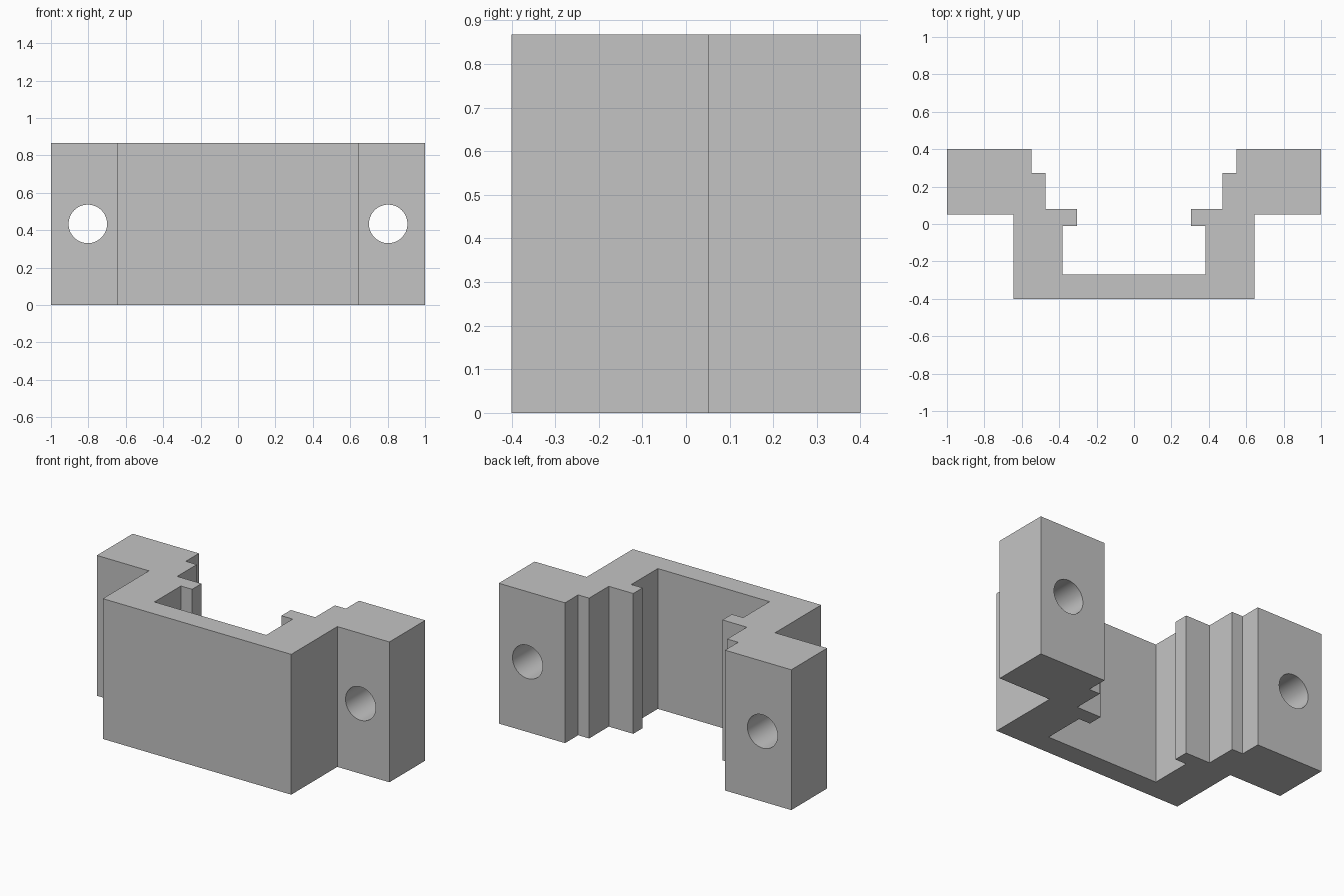
import bpy
import bmesh
import math

cube = bpy.data.objects.get("Cube")
if cube:
    bpy.data.objects.remove(cube, do_unlink=True)

HEIGHT = 0.867
HOLE_X, HOLE_RADIUS = 0.803, 0.103

grey = bpy.data.materials.new("light_grey")
grey.use_nodes = True
colour = (0.55, 0.55, 0.55, 1)
grey.diffuse_color = colour
grey.node_tree.nodes["Principled BSDF"].inputs["Base Color"].default_value = colour


def make_object(name, bm):
    bmesh.ops.recalc_face_normals(bm, faces=bm.faces[:])
    mesh = bpy.data.meshes.new(name)
    bm.to_mesh(mesh)
    bm.free()
    mesh.materials.append(grey)
    obj = bpy.data.objects.new(name, mesh)
    bpy.context.collection.objects.link(obj)
    return obj


# Bracket: half of the plan outline, mirrored and extruded upwards
half = [(0.644, -0.4), (0.644, 0.05), (1, 0.05), (1, 0.4),
        (0.547, 0.4), (0.547, 0.272), (0.472, 0.272), (0.472, 0.08),
        (0.305, 0.08), (0.305, -0.012), (0.382, -0.012), (0.382, -0.27)]
outline = half + [(-x, y) for x, y in reversed(half)]
bm = bmesh.new()
base = bm.faces.new([bm.verts.new((x, y, 0)) for x, y in outline])
top = bmesh.ops.extrude_face_region(bm, geom=[base], use_keep_orig=True)
bmesh.ops.translate(bm, vec=(0, 0, HEIGHT),
                    verts=[v for v in top["geom"] if isinstance(v, bmesh.types.BMVert)])
bracket = make_object("bracket", bm)

# Screw holes through both mounting flanges
for side, x in (("left", HOLE_X), ("right", -HOLE_X)):
    bm = bmesh.new()
    bmesh.ops.create_cone(bm, cap_ends=True, segments=64, radius1=HOLE_RADIUS,
                          radius2=HOLE_RADIUS, depth=1)
    cutter = make_object(side + "_hole_cutter", bm)
    cutter.location = (x, 0.2, HEIGHT / 2)
    cutter.rotation_euler.x = math.pi / 2
    cutter.hide_render = True
    cutter.hide_set(True)
    cut = bracket.modifiers.new(side + "_screw_hole", "BOOLEAN")
    cut.operation = "DIFFERENCE"
    cut.solver = "EXACT"
    cut.object = cutter

# Smooth hole walls with crisp edges
bpy.ops.object.select_all(action="DESELECT")
bracket.select_set(True)
bpy.context.view_layer.objects.active = bracket
for modifier in list(bracket.modifiers):
    bpy.ops.object.modifier_apply(modifier=modifier.name)
bpy.ops.object.shade_smooth_by_angle(angle=math.radians(30))
for obj in [o for o in bpy.data.objects if o.name.endswith("_hole_cutter")]:
    bpy.data.objects.remove(obj, do_unlink=True)
